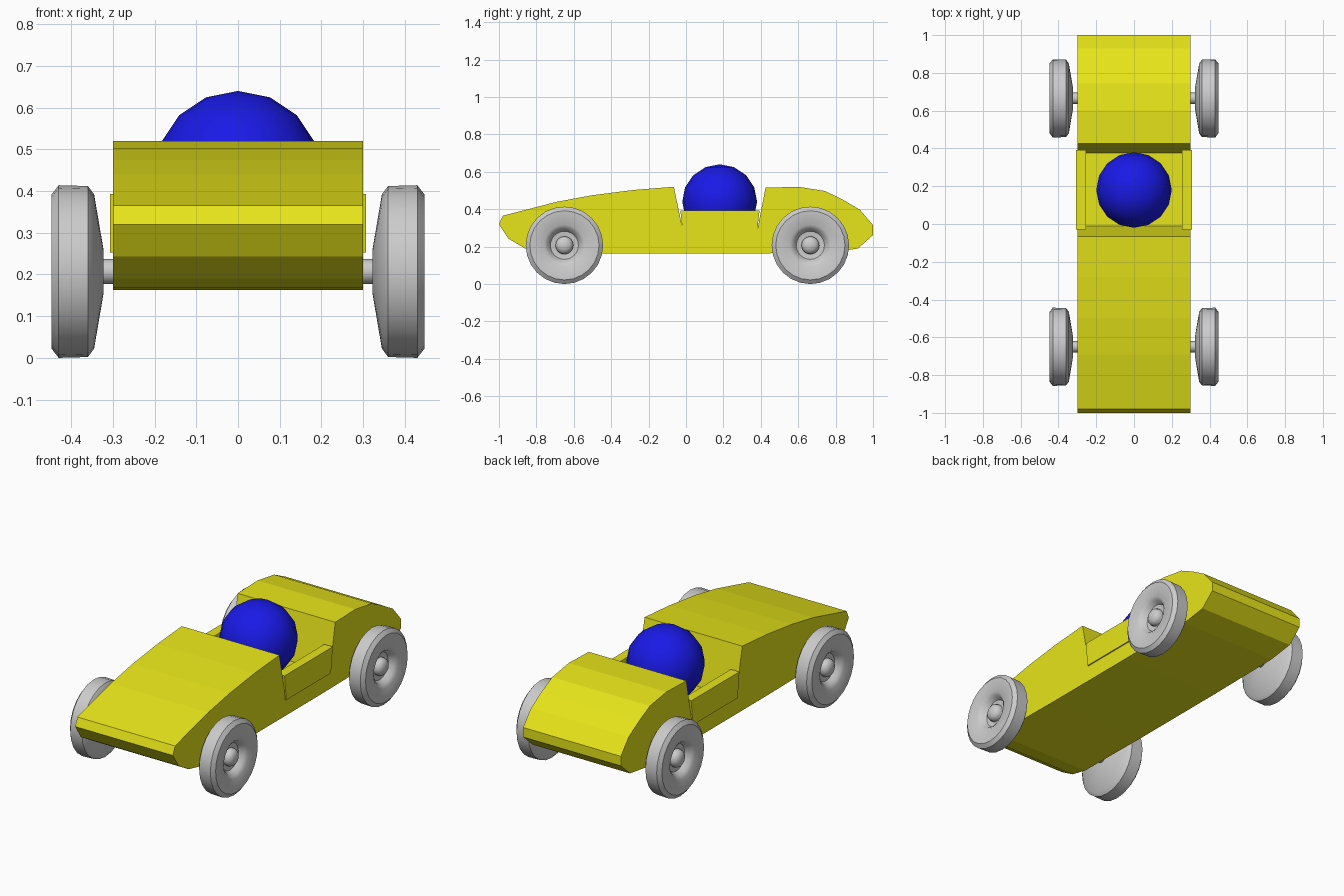
import bpy, bmesh
from math import cos, sin, pi, radians

if "Cube" in bpy.data.objects:
    bpy.data.objects.remove(bpy.data.objects["Cube"])


def material(name, color):
    mat = bpy.data.materials.new(name)
    mat.diffuse_color = color
    mat.use_nodes = True
    mat.node_tree.nodes["Principled BSDF"].inputs["Base Color"].default_value = mat.diffuse_color
    return mat


YELLOW = material("yellow", (0.80, 0.78, 0.01, 1))
BLUE = material("blue", (0.01, 0.01, 0.80, 1))


def finish(bm, name, mat=None, smooth=None):
    bmesh.ops.recalc_face_normals(bm, faces=bm.faces)
    mesh = bpy.data.meshes.new(name)
    bm.to_mesh(mesh)
    bm.free()
    obj = bpy.data.objects.new(name, mesh)
    bpy.context.collection.objects.link(obj)
    if mat:
        mesh.materials.append(mat)
    if smooth:
        bpy.ops.object.select_all(action='DESELECT')
        obj.select_set(True)
        bpy.context.view_layer.objects.active = obj
        bpy.ops.object.shade_smooth_by_angle(angle=radians(smooth))
    return obj


def extrude_profile(name, points, x0, x1, mat):
    """Side profile of (y, z) points swept from x0 to x1."""
    bm = bmesh.new()
    face = bm.faces.new([bm.verts.new((x0, y, z)) for y, z in points])
    new = bmesh.ops.extrude_face_region(bm, geom=[face])["geom"]
    verts = [g for g in new if isinstance(g, bmesh.types.BMVert)]
    bmesh.ops.translate(bm, verts=verts, vec=(x1 - x0, 0, 0))
    return finish(bm, name, mat)


def lathe(name, profile, y, z, side=1, segments=24):
    """Revolve (x, radius) points about an x-directed axis, capping both ends."""
    bm = bmesh.new()
    angles = [2 * pi * i / segments for i in range(segments)]
    rings = [[bm.verts.new((side * x, y + r * cos(a), z + r * sin(a))) for a in angles]
             for x, r in profile]
    for a, b in zip(rings, rings[1:]):
        for i in range(segments):
            j = (i + 1) % segments
            bm.faces.new((a[i], a[j], b[j], b[i]))
    bm.faces.new(rings[0])
    bm.faces.new(rings[-1])
    return finish(bm, name, smooth=35)


# Body with cockpit notch
body = [(-1.0, 0.32), (-0.98, 0.365), (-0.69, 0.44), (-0.5, 0.475), (-0.28, 0.503),
        (-0.065, 0.52), (-0.01, 0.255), (0.375, 0.255), (0.425, 0.515), (0.60, 0.52),
        (0.745, 0.497), (0.84, 0.45), (0.93, 0.397), (1.0, 0.315), (1.0, 0.262),
        (0.92, 0.19), (0.77, 0.168), (0.3, 0.163), (-0.3, 0.163), (-0.76, 0.168),
        (-0.86, 0.19), (-0.95, 0.243)]
extrude_profile("body", body, -0.30, 0.30, YELLOW)

# Low cockpit side panels
panel = [(-0.03, 0.393), (-0.015, 0.253), (0.377, 0.253), (0.393, 0.393)]
for side, label in ((1, "right"), (-1, "left")):
    extrude_profile(label + "_cockpit_panel", panel, side * 0.255, side * 0.307, YELLOW)

# Driver ball
bm = bmesh.new()
bmesh.ops.create_uvsphere(bm, u_segments=16, v_segments=8, radius=0.2)
bmesh.ops.translate(bm, verts=bm.verts, vec=(0, 0.18, 0.44))
finish(bm, "driver_ball", BLUE, 30)

# Wheels with recessed outer faces, hub caps and axles
tyre = [(0.322, 0.05), (0.345, 0.185), (0.36, 0.205), (0.43, 0.207), (0.447, 0.185),
        (0.444, 0.11), (0.43, 0.09), (0.405, 0.075), (0.40, 0.04)]
hub = [(0.38, 0.048), (0.415, 0.048), (0.43, 0.042), (0.44, 0.027), (0.444, 0.01)]
for end, y in (("front", -0.65), ("rear", 0.665)):
    lathe(end + "_axle", [(-0.39, 0.03), (0.39, 0.03)], y, 0.207, segments=16)
    for side, label in ((1, "right"), (-1, "left")):
        lathe(f"{end}_{label}_wheel", tyre, y, 0.207, side)
        lathe(f"{end}_{label}_hub", hub, y, 0.207, side, 16)
